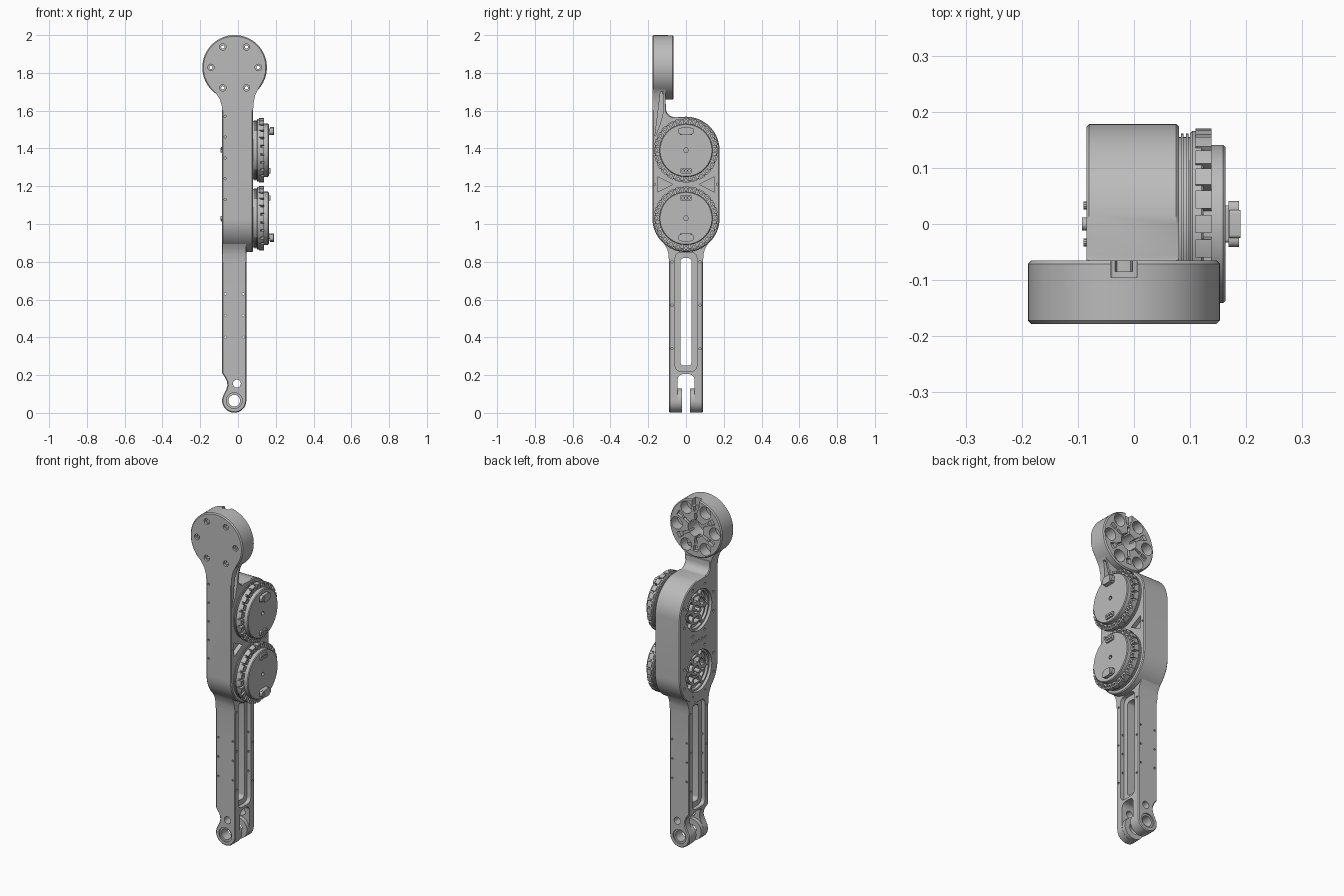
import bpy, bmesh
from math import sin, cos, pi, radians
from mathutils import Vector

if "Cube" in bpy.data.objects:
    bpy.data.objects.remove(bpy.data.objects["Cube"])

grey = bpy.data.materials.new("metal grey")
grey.use_nodes = True
grey.diffuse_color = (0.5, 0.5, 0.5, 1)
grey.node_tree.nodes["Principled BSDF"].inputs["Base Color"].default_value = (0.5, 0.5, 0.5, 1)


# ---- 2D outlines ----
def arc(cx, cy, r, a0=0, a1=360, n=32):
    full = abs(a1 - a0) == 360
    steps = n if full else n + 1
    return [(cx + r * cos(radians(a0 + (a1 - a0) * i / n)),
             cy + r * sin(radians(a0 + (a1 - a0) * i / n))) for i in range(steps)]


def rounded(cx, cy, w, h, r, n=5):
    pts = []
    for k, (sx, sy) in enumerate(((1, 1), (-1, 1), (-1, -1), (1, -1))):
        pts += arc(cx + sx * (w / 2 - r), cy + sy * (h / 2 - r), r, k * 90, k * 90 + 90, n)
    return pts


def sector(cx, cy, r0, r1, a0, a1):
    return arc(cx, cy, r1, a0, a1, 8) + arc(cx, cy, r0, a1, a0, 8)


# ---- solids ----
def prism(bm, pts, axis, a, b):
    """Extrude an outline along x (points are y,z) or along y (points are x,z)."""
    def place(p, d):
        return (d, p[0], p[1]) if axis == "x" else (p[0], d, p[1])
    face = bm.faces.new([bm.verts.new(place(p, a)) for p in pts])
    out = bmesh.ops.extrude_face_region(bm, geom=[face])
    move = Vector((b - a, 0, 0)) if axis == "x" else Vector((0, b - a, 0))
    moved = [g for g in out["geom"] if isinstance(g, bmesh.types.BMVert)]
    bmesh.ops.translate(bm, verts=moved, vec=move)


def apply(obj, mod):
    bpy.context.view_layer.objects.active = obj
    bpy.ops.object.modifier_apply(modifier=mod.name)


def build(name, solids, bevel=0):
    bm = bmesh.new()
    for s in solids:
        prism(bm, *s)
    bmesh.ops.recalc_face_normals(bm, faces=bm.faces)
    mesh = bpy.data.meshes.new(name)
    bm.to_mesh(mesh)
    bm.free()
    mesh.materials.append(grey)
    obj = bpy.data.objects.new(name, mesh)
    bpy.context.collection.objects.link(obj)
    if bevel:
        mod = obj.modifiers.new("bevel", "BEVEL")
        mod.width, mod.segments, mod.limit_method = bevel, 1, "ANGLE"
        mod.angle_limit = radians(50)
        apply(obj, mod)
    return obj


def combine(obj, other, operation):
    mod = obj.modifiers.new("bool", "BOOLEAN")
    mod.operation, mod.solver, mod.object = operation, "EXACT", other
    mod.use_self = True
    apply(obj, mod)
    bpy.data.objects.remove(other)


def cut(obj, solids):
    combine(obj, build("cutter", solids), "DIFFERENCE")


def finish(obj):
    bpy.ops.object.select_all(action="DESELECT")
    obj.select_set(True)
    bpy.context.view_layer.objects.active = obj
    bpy.ops.object.shade_smooth_by_angle(angle=radians(30))


MOTORS = ((1.39, 1), (1.03, -1))
FX, FZ, FR = -0.018, 1.829, 0.171     # flange centre and radius

# ---- housing: side profile with the neck, joined to the round flange ----
side = (arc(0, 1.03, 0.178, 180, 360, 32) + arc(0, 1.39, 0.178, 0, 90, 16)
        + [(-0.06, 1.566)] + arc(-0.06, 1.612, 0.046, 270, 180, 8)
        + [(-0.106, 1.64), (-0.178, 1.64)])
housing = build("housing", [(side, "x", -0.085, 0.08)], 0.006)
flare = [(-0.085, 1.6), (0.08, 1.6), (0.082, 1.64), (0.092, 1.685), (0.115, 1.73),
         (0, 1.8), (-0.15, 1.725), (-0.118, 1.695), (-0.096, 1.66), (-0.086, 1.625)]
combine(housing, build("flare", [(flare, "y", -0.178, -0.108)]), "UNION")
flange = build("flange", [(arc(FX, FZ, FR, n=64), "y", -0.178, -0.065)], 0.006)
combine(housing, flange, "UNION")

# flange bolt holes, rear pockets, spoke slots and top notch
cuts = [(arc(FX, FZ, 0.05), "y", -0.16, 0),
        (rounded(FX, FZ + FR, 0.046, 0.09, 0.004), "y", -0.095, 0)]
pockets = []
for k in range(6):
    a = radians(60 * k)
    bx, bz = FX + 0.125 * cos(a), FZ + 0.125 * sin(a)
    cuts += [(arc(bx, bz, 0.017, n=16), "y", -0.2, -0.166),
             (arc(bx, bz, 0.009, n=12), "y", -0.2, 0)]
    pockets.append((arc(bx, bz, 0.036, n=20), "y", -0.125, 0))
    pockets.append((sector(FX, FZ, 0.04, 0.09, 60 * k + 24, 60 * k + 36), "y", -0.11, 0))
    pockets.append((sector(FX, FZ, 0.1, 0.135, 60 * k + 23, 60 * k + 37), "y", -0.085, 0))
cut(housing, cuts)
cut(housing, pockets)

# neck pocket, side triangles and motor wells
cuts = [([(-0.165, 1.46), (-0.14, 1.52), (-0.118, 1.6), (-0.118, 1.7), (-0.135, 1.7)], "x", 0.03, 0.2)]
for s in (-1, 1):
    cuts.append(([(s * 0.07, 1.21), (s * 0.15, 1.25), (s * 0.15, 1.17)], "x", 0.055, 0.2))
    cuts.append((arc(s * 0.166, 1.21, 0.006, n=8), "x", 0.06, 0.2))
for z, s in MOTORS:
    cuts.append((arc(0, z, 0.12, n=48), "x", -0.2, -0.068))
cut(housing, cuts)
cuts = []
for z, s in MOTORS:
    cuts.append((arc(0, z, 0.024, n=20), "x", -0.2, -0.05))
    for k in range(6):
        cuts.append((sector(0, z, 0.045, 0.075, 60 * k + 8, 60 * k + 52), "x", -0.2, -0.04))
        cuts.append((sector(0, z, 0.085, 0.11, 60 * k + 4, 60 * k + 56), "x", -0.2, -0.05))
    for k in range(8):
        a = radians(22.5 + 45 * k)
        cuts.append((arc(0.147 * cos(a), z + 0.147 * sin(a), 0.008, n=10), "x", -0.2, -0.07))
for k in range(5):
    cuts.append((arc(-0.068, 1.13 + 0.11 * k, 0.006, n=8), "y", -0.3, -0.17))
    cuts.append((arc(0.06 * (k - 2) / 2, 1.21, 0.008, n=10), "x", -0.2, -0.07))
cut(housing, cuts)
finish(housing)

# ---- lower leg with forked foot ----
EX, EZ = -0.02, 0.065
outline = (arc(EX, EZ, 0.064, 150, 360, 28) + [(0.044, 0.9), (-0.084, 0.9), (-0.084, 0.21)]
           + [(-0.068, 0.186), (-0.058, 0.165), (-0.056, 0.145), (-0.063, 0.122)])
leg = build("lower_leg", [(outline, "y", -0.09, 0.09)], 0.005)
gusset = [(0.09, 0.8), (0.093, 0.84), (0.1, 0.868), (0.117, 0.898)]
gusset += [(-y, z) for y, z in reversed(gusset)]
combine(leg, build("gusset", [(gusset, "x", -0.083, 0.043)]), "UNION")
cut(leg, [(rounded(0, 0.08, 0.09, 0.25, 0.03), "x", -0.3, 0.3)])
bosses = [(arc(EX, EZ, 0.0635), "y", s * 0.022, s * 0.06) for s in (-1, 1)]
combine(leg, build("bosses", bosses), "UNION")

# window, its recessed frame, pin holes and small screw holes
cuts = [(rounded(0, 0.535, 0.06, 0.57, 0.02), "x", -0.3, 0.3),
        (rounded(0, 0.535, 0.115, 0.63, 0.03), "x", 0.02, 0.2),
        (rounded(0, 0.535, 0.115, 0.63, 0.03), "x", -0.2, -0.06),
        (arc(EX, EZ, 0.031), "y", -0.3, 0.3),
        (arc(-0.006, 0.155, 0.021, n=20), "y", -0.3, 0.3)]
for s in (-1, 1):
    cuts.append((arc(EX, EZ, 0.042), "y", s * 0.082, s * 0.2))
    for z in (0.34, 0.57, 0.8):
        for x in (-1, 1):
            cuts.append((arc(s * 0.074, z, 0.006, n=8), "x", x * 0.03 - 0.02, x * 0.2))
cut(leg, cuts)
cut(leg, [(arc(x, z, 0.006, n=8), "y", -0.3, 0.3)
          for x in (-0.067, 0.028) for z in (0.4, 0.515, 0.63)])
finish(leg)

# ---- motors ----
for name, (z, s) in zip(("upper", "lower"), MOTORS):
    finish(build(name + "_motor_base", [
        (arc(0, z, 0.155, n=64), "x", 0.07, 0.102),
        (arc(0, z, 0.161, n=64), "x", 0.084, 0.088),
        (arc(0, z, 0.161, n=64), "x", 0.093, 0.097)]))
    finish(build(name + "_motor_ring", [(arc(0, z, 0.166, n=64), "x", 0.1, 0.124)], 0.004))

    # ring of clamp blocks, each with a screw head hole
    blocks, holes = [], []
    for k in range(24):
        a = 15 * k
        blocks.append((sector(0, z, 0.138, 0.17, a - 5.5, a + 5.5), "x", 0.11, 0.138))
        holes.append((arc(0.156 * cos(radians(a)), z + 0.156 * sin(radians(a)), 0.007, n=8),
                      "x", 0.13, 0.2))
    ring = build(name + "_clamp_blocks", blocks)
    cut(ring, holes)
    finish(ring)

    cap = build(name + "_motor_cap", [(arc(0, z, 0.141, n=64), "x", 0.115, 0.163)], 0.004)
    cut(cap, [(arc(0, z, 0.013, n=6), "x", 0.145, 0.3)])
    finish(cap)

    # large and small cable sockets
    zc, zs = z + s * 0.1, z - s * 0.108
    finish(build(name + "_large_socket", [
        (rounded(0, zc - s * 0.005, 0.066, 0.03, 0.006), "x", 0.155, 0.178),
        (rounded(0, zc + s * 0.002, 0.082, 0.034, 0.012), "x", 0.168, 0.187),
        (rounded(0, zc + s * 0.002, 0.05, 0.044, 0.006), "x", 0.17, 0.19)]))
    socket = build(name + "_small_socket", [(rounded(0, zs, 0.062, 0.028, 0.007), "x", 0.155, 0.172)])
    cut(socket, [(arc(y, zs, 0.006, n=8), "x", 0.164, 0.2) for y in (-0.016, 0, 0.016)])
    finish(socket)

    # pins on the far side
    finish(build(name + "_rear_pins", [(arc(0, z, 0.012, n=16), "x", -0.045, -0.093)]
                 + [(arc(y, z + s * 0.01, 0.007, n=10), "x", -0.06, -0.09) for y in (-0.033, 0.033)]))
